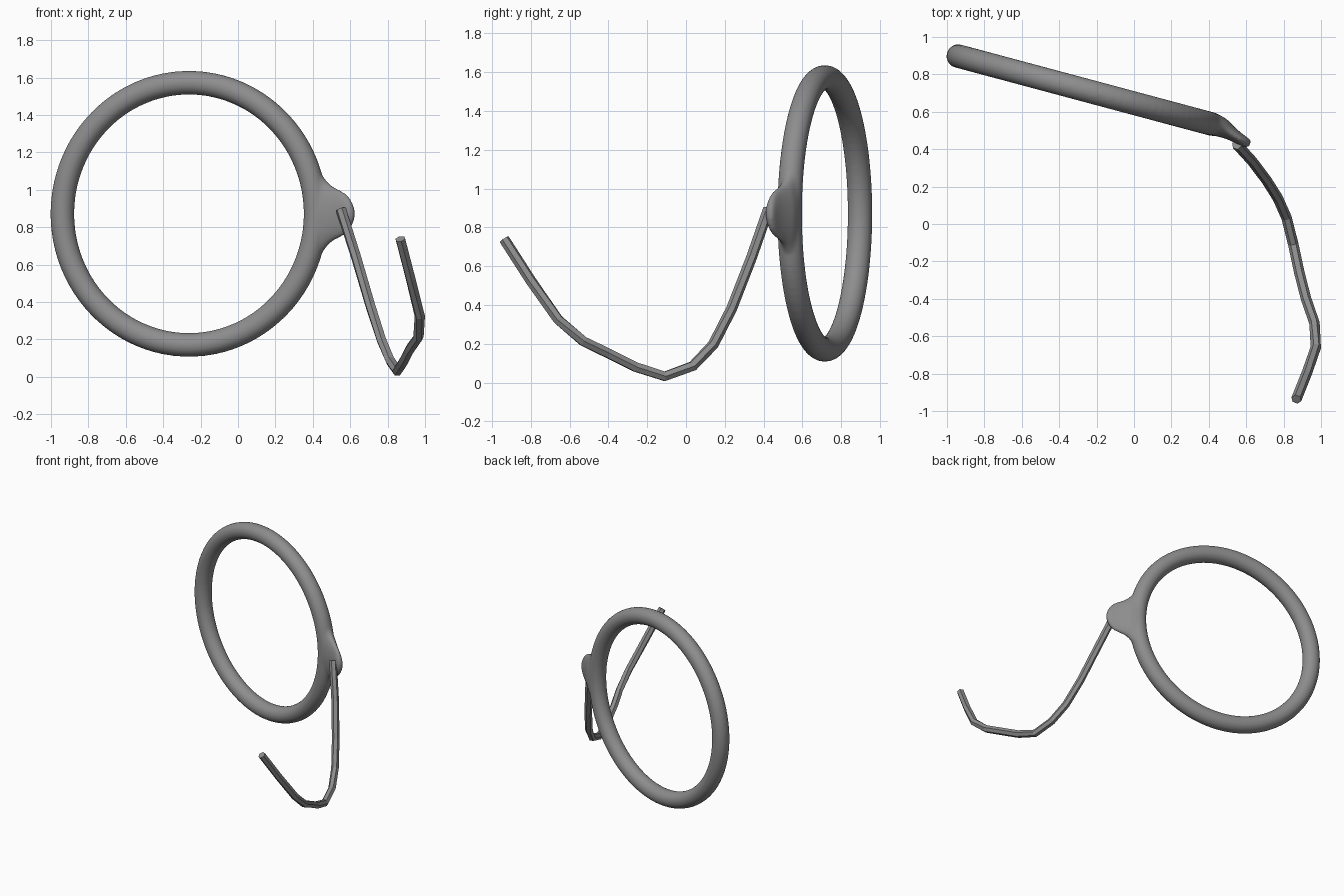
import bpy, bmesh, math
from mathutils import Vector

if "Cube" in bpy.data.objects:
    bpy.data.objects.remove(bpy.data.objects["Cube"])


def loft(name, rings):
    """Skin a list of equal-length vertex rings and cap both ends."""
    bm = bmesh.new()
    loops = [[bm.verts.new(p) for p in ring] for ring in rings]
    n = len(loops[0])
    for a, b in zip(loops, loops[1:]):
        for i in range(n):
            j = (i + 1) % n
            bm.faces.new((a[i], a[j], b[j], b[i]))
    bm.faces.new(loops[0])
    bm.faces.new(loops[-1])
    bmesh.ops.recalc_face_normals(bm, faces=bm.faces)
    mesh = bpy.data.meshes.new(name)
    bm.to_mesh(mesh)
    bm.free()
    mesh.materials.append(dark)
    obj = bpy.data.objects.new(name, mesh)
    bpy.context.collection.objects.link(obj)
    return obj


def oval(center, u, v, a, b, n):
    """Ring of n points: half-size a along u, b along v."""
    return [center + u * a * math.cos(t) + v * b * math.sin(t)
            for t in (2 * math.pi * (i + 0.5) / n for i in range(n))]


def tangent(pts, i):
    return (pts[min(i + 1, len(pts) - 1)] - pts[max(i - 1, 0)]).normalized()


UP = Vector((0, 0, 1))
dark = bpy.data.materials.new("dark_grey")
dark.diffuse_color = (0.27, 0.27, 0.27, 1)
dark.use_nodes = True
dark.node_tree.nodes["Principled BSDF"].inputs["Base Color"].default_value = dark.diffuse_color

# Round rim, turned 15 degrees about the vertical
bpy.ops.mesh.primitive_torus_add(
    major_radius=0.701, minor_radius=0.064, major_segments=96, minor_segments=20,
    location=(-0.262, 0.716, 0.872), rotation=(math.pi / 2, 0, math.radians(-15)))
rim = bpy.context.object
rim.name = "lens_rim"
rim.data.materials.append(dark)

# Hinge lug flaring out of the rim: x, y, half height, half thickness
lug_sections = [
    (0.385, 0.541, 0.285, 0.040), (0.415, 0.533, 0.255, 0.052),
    (0.445, 0.527, 0.215, 0.057), (0.475, 0.512, 0.172, 0.052),
    (0.505, 0.494, 0.147, 0.042), (0.540, 0.471, 0.130, 0.034),
    (0.570, 0.452, 0.113, 0.030), (0.595, 0.438, 0.088, 0.027),
    (0.612, 0.430, 0.055, 0.023), (0.620, 0.425, 0.022, 0.014)]
pts = [Vector((x, y, 0.872)) for x, y, _, _ in lug_sections]
lug = loft("hinge_lug", [
    oval(p, UP, tangent(pts, i).cross(UP).normalized(), s[2], s[3], 24)
    for i, (p, s) in enumerate(zip(pts, lug_sections))])

# Fuse lug and rim into one smooth casting
bpy.ops.object.select_all(action='DESELECT')
lug.select_set(True)
rim.select_set(True)
bpy.context.view_layer.objects.active = rim
bpy.ops.object.join()
remesh = rim.modifiers.new("fuse", 'REMESH')
remesh.mode = 'VOXEL'
remesh.voxel_size = 0.011
remesh.use_smooth_shade = True
soften = rim.modifiers.new("soften", 'SMOOTH')
soften.factor = 0.5
soften.iterations = 6

# Faceted temple arm swept along a bent path
path = [Vector(p) for p in (
    (0.550, 0.425, 0.895), (0.630, 0.338, 0.645), (0.708, 0.235, 0.380),
    (0.768, 0.140, 0.195), (0.815, 0.035, 0.085), (0.852, -0.110, 0.032),
    (0.884, -0.260, 0.080), (0.920, -0.400, 0.150), (0.965, -0.530, 0.213),
    (0.972, -0.660, 0.325), (0.923, -0.800, 0.525), (0.868, -0.937, 0.738))]
rings = []
for i, p in enumerate(path):
    t = tangent(path, i)
    side = t.cross(UP).normalized()
    rings.append(oval(p, side.cross(t), side, 0.028, 0.028, 6))
loft("temple_arm", rings)
